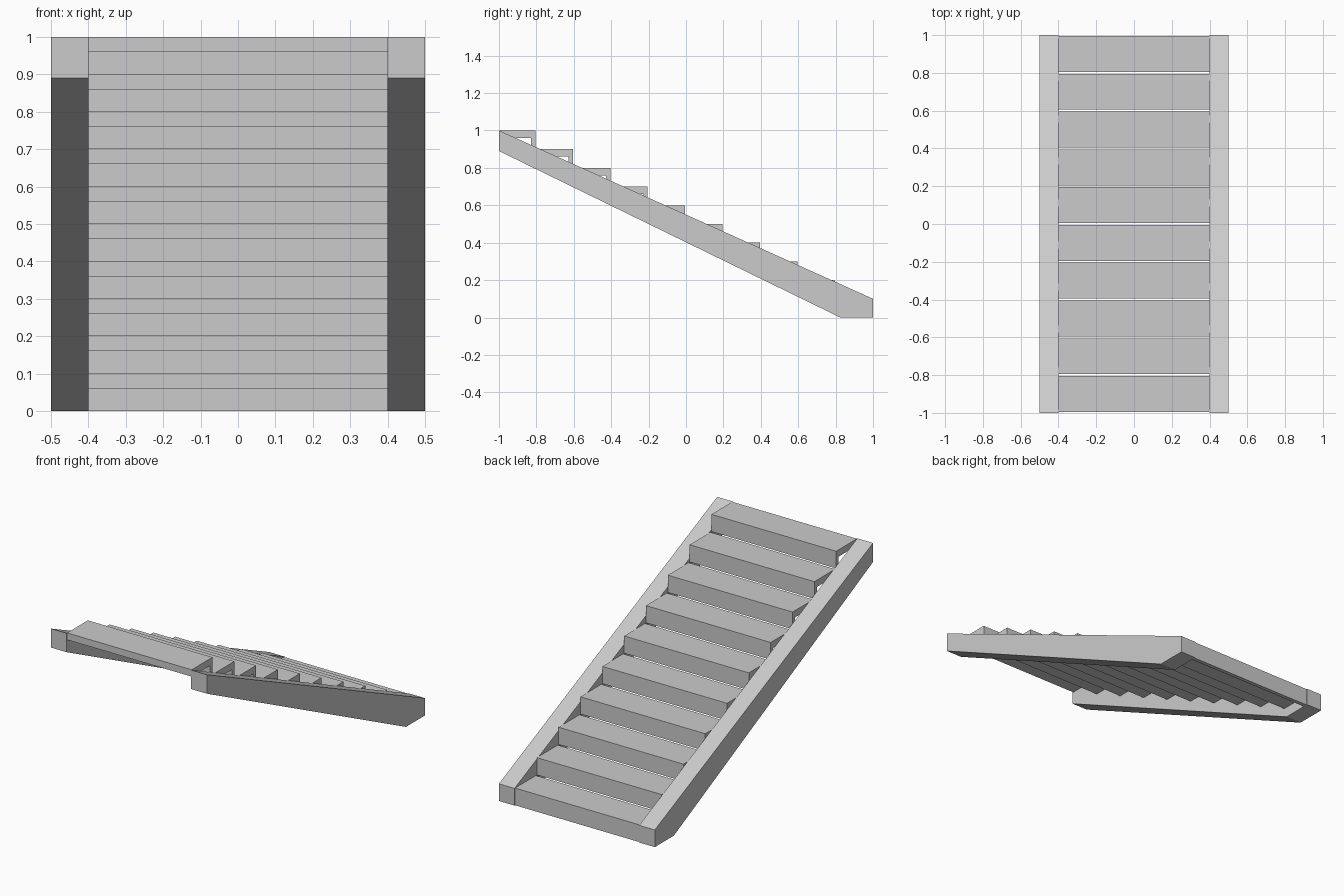
import bpy, bmesh

if "Cube" in bpy.data.objects:
    bpy.data.objects.remove(bpy.data.objects["Cube"])

def extrude_profile(name, profile, x0, x1):
    """Solid made from a (y, z) profile swept from x0 to x1."""
    bm = bmesh.new()
    face = bm.faces.new([bm.verts.new((x0, y, z)) for y, z in profile])
    swept = bmesh.ops.extrude_face_region(bm, geom=[face])["geom"]
    verts = [v for v in swept if isinstance(v, bmesh.types.BMVert)]
    bmesh.ops.translate(bm, verts=verts, vec=(x1 - x0, 0, 0))
    bmesh.ops.recalc_face_normals(bm, faces=bm.faces)
    mesh = bpy.data.meshes.new(name)
    bm.to_mesh(mesh)
    bm.free()
    obj = bpy.data.objects.new(name, mesh)
    bpy.context.collection.objects.link(obj)
    return obj

# Sloping side stringers, flat on the ground at the foot
stringer = [(-1, 1), (1, 0.1), (1, 0), (0.825, 0), (-1, 0.89)]
extrude_profile("stringer_left", stringer, -0.5, -0.4)
extrude_profile("stringer_right", stringer, 0.4, 0.5)

# Ten steps, each a tread with a riser under its leading edge
STEPS, RUN, RISE = 10, 0.2, 0.1
TREAD, RISER, GAP = 0.04, 0.023, 0.005
for i in range(STEPS):
    back = -1 + i * RUN + GAP
    front = -1 + (i + 1) * RUN - GAP
    top = 1 - i * RISE
    extrude_profile(f"step_{i + 1}", [
        (back, top), (front, top), (front, top - RISE),
        (front - RISER, top - RISE), (front - RISER, top - TREAD),
        (back, top - TREAD)], -0.4, 0.4)
